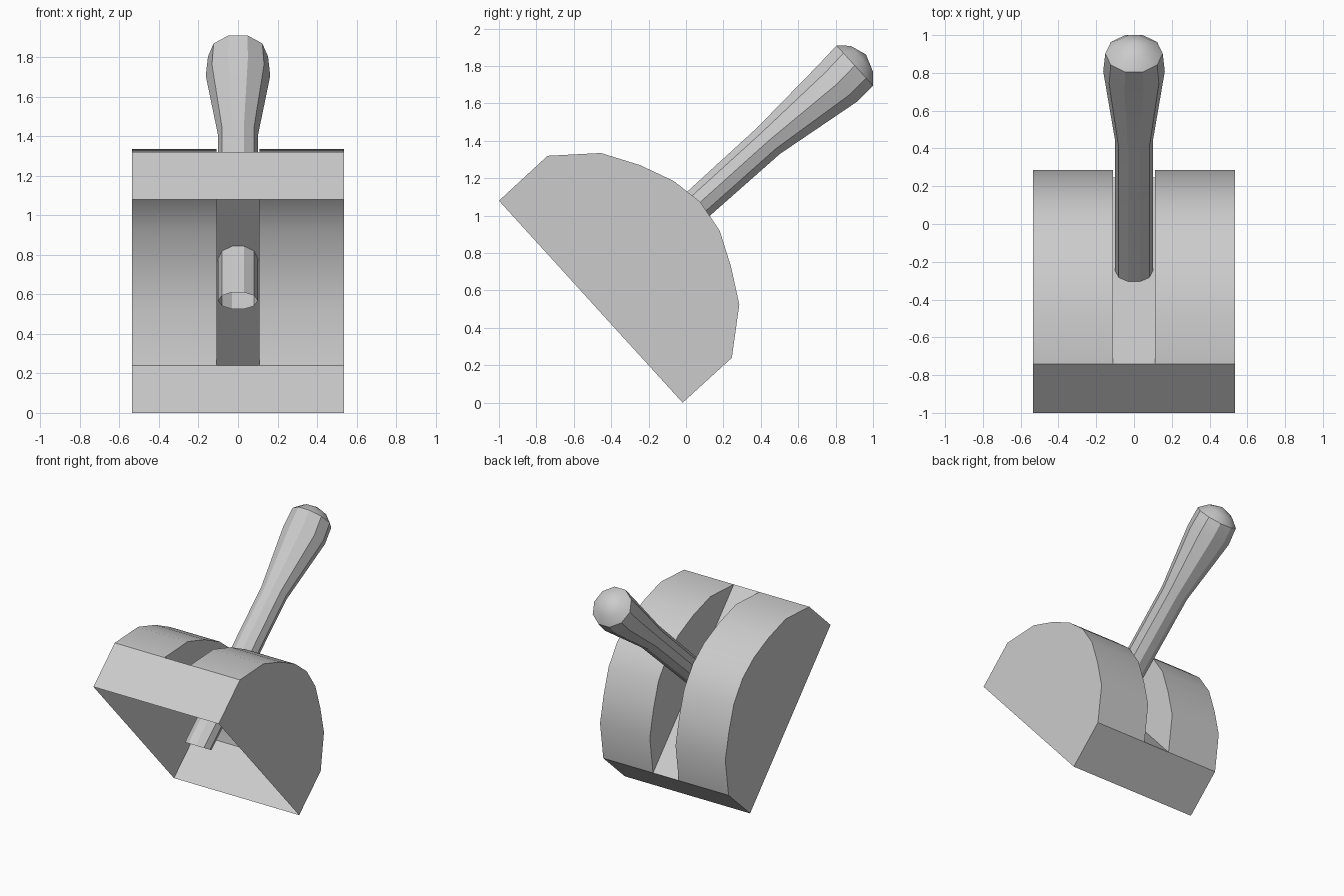
import bpy, bmesh, math
from mathutils import Vector

if "Cube" in bpy.data.objects:
    bpy.data.objects.remove(bpy.data.objects["Cube"])

W, G = 0.535, 0.11  # housing half width, slot half width
# Side outline (y, z) of the housing, from upper front lip to lower rear lip
OUTLINE = [(-1, 1.08), (-0.74, 1.32), (-0.455, 1.335), (-0.245, 1.27),
           (-0.065, 1.185), (0.075, 1.075), (0.18, 0.92), (0.24, 0.73),
           (0.285, 0.525), (0.245, 0.24), (-0.018, 0)]


def finish(name, bm):
    bmesh.ops.recalc_face_normals(bm, faces=bm.faces[:])
    me = bpy.data.meshes.new(name)
    bm.to_mesh(me)
    bm.free()
    ob = bpy.data.objects.new(name, me)
    bpy.context.collection.objects.link(ob)
    bpy.ops.object.select_all(action='DESELECT')
    ob.select_set(True)
    bpy.context.view_layer.objects.active = ob
    bpy.ops.object.shade_smooth_by_angle(angle=math.radians(30))
    return ob


# Housing: open-bottomed shell with a flat-floored slot across the curve
bm = bmesh.new()
last = len(OUTLINE) - 1
rows = {x: [bm.verts.new((x, y, z)) for y, z in OUTLINE[1:last]] for x in (-W, -G, G, W)}
lips = {x: [bm.verts.new((x, *OUTLINE[i])) for i in (0, last)] for x in (-W, W)}
for a, b in ((-W, -G), (G, W)):
    for i in range(len(rows[a]) - 1):
        bm.faces.new((rows[a][i], rows[b][i], rows[b][i + 1], rows[a][i + 1]))
for x in (-G, G):
    bm.faces.new(rows[x])                               # slot walls
for x in (-W, W):
    bm.faces.new([lips[x][0]] + rows[x] + [lips[x][1]])  # side plates
bm.faces.new((rows[-G][0], rows[G][0], rows[G][-1], rows[-G][-1]))  # slot floor
for lip, end in ((0, 0), (1, -1)):                      # end strips
    bm.faces.new([lips[-W][lip], lips[W][lip]] + [rows[x][end] for x in (W, G, -G, -W)])
finish("lever_housing", bm)

# Handle: ten-sided rings given by upper and lower edge points (y, z) and x radius
RINGS = [((-0.56, 0.61), (-0.41, 0.525), 0.1),
         ((0.38, 1.47), (0.502, 1.33), 0.1),
         ((0.702, 1.80), (0.915, 1.61), 0.163),
         ((0.805, 1.91), (1.0, 1.695), 0.152),
         ((0.88, 1.908), (1.0, 1.77), 0.095)]
N = 10
bm = bmesh.new()
rings = []
for up, lo, r in RINGS:
    u, l = Vector((0, *up)), Vector((0, *lo))
    mid, half = (u + l) / 2, (u - l) / 2 / math.sin(math.radians(72))
    rings.append([bm.verts.new(mid + Vector((r * math.cos(t), 0, 0)) + half * math.sin(t))
                  for t in (2 * math.pi * k / N for k in range(N))])
for a, b in zip(rings, rings[1:]):
    for k in range(N):
        bm.faces.new((a[k], a[(k + 1) % N], b[(k + 1) % N], b[k]))
tip = bm.verts.new((0, 0.962, 1.862))
for k in range(N):
    bm.faces.new((rings[-1][k], rings[-1][(k + 1) % N], tip))
finish("lever_handle", bm)
